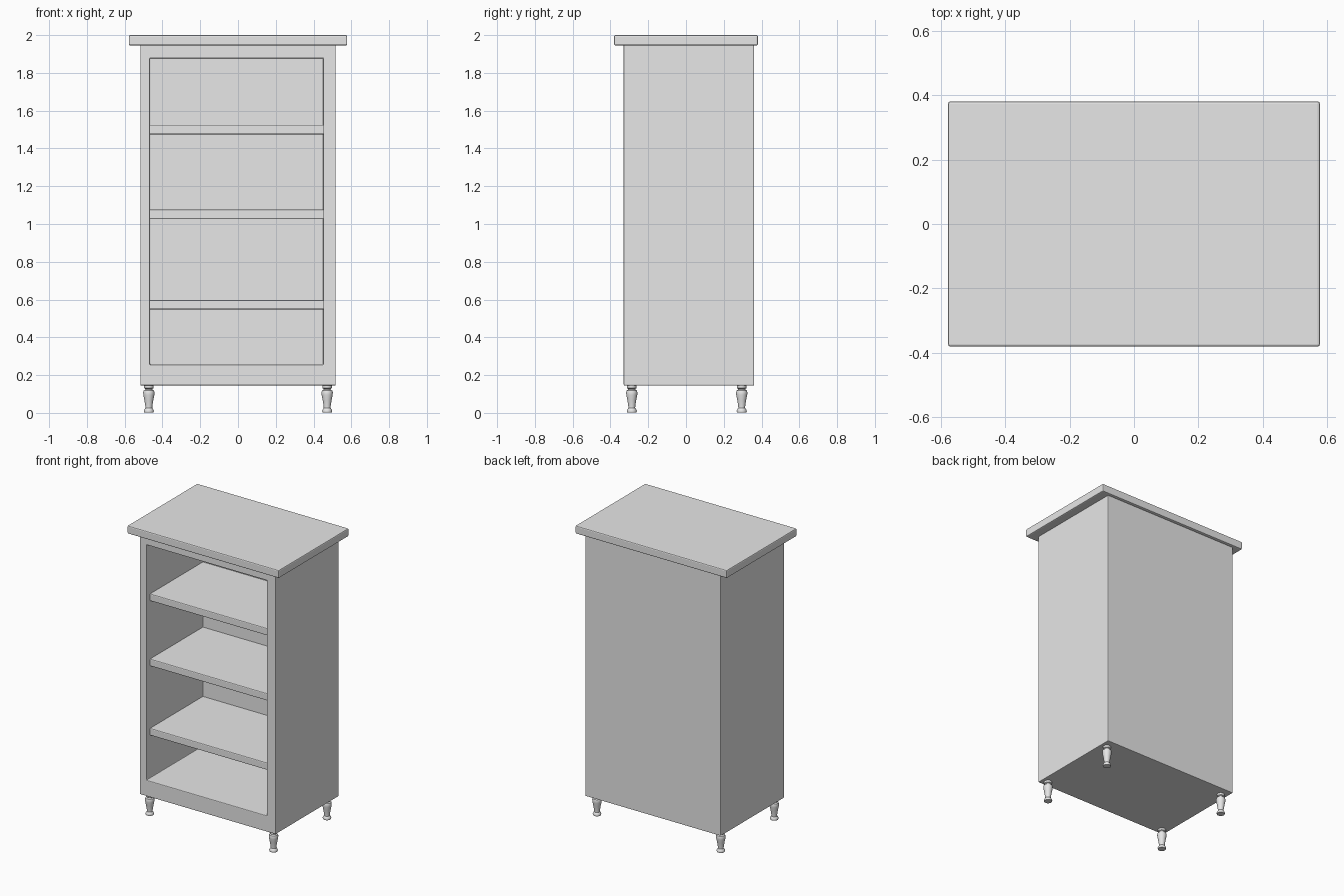
import bpy, bmesh, math

cube = bpy.data.objects.get("Cube")
if cube:
    bpy.data.objects.remove(cube, do_unlink=True)

grey = bpy.data.materials.new("plain grey")
grey.use_nodes = True
grey.diffuse_color = (0.8, 0.8, 0.8, 1)
grey.node_tree.nodes["Principled BSDF"].inputs["Base Color"].default_value = (0.8, 0.8, 0.8, 1)


def add_object(name, bm):
    bmesh.ops.recalc_face_normals(bm, faces=bm.faces)
    mesh = bpy.data.meshes.new(name)
    bm.to_mesh(mesh)
    bm.free()
    mesh.materials.append(grey)
    obj = bpy.data.objects.new(name, mesh)
    bpy.context.collection.objects.link(obj)
    return obj


def box_mesh(low, high):
    bm = bmesh.new()
    bmesh.ops.create_cube(bm, size=1)
    for v in bm.verts:
        v.co = [h if c > 0 else l for c, l, h in zip(v.co, low, high)]
    return bm


def soften(obj, width):
    bevel = obj.modifiers.new("edge bevel", 'BEVEL')
    bevel.width = width
    bevel.segments = 2
    bevel.limit_method = 'ANGLE'


# Cabinet carcass: a box with its front face inset and pushed back
X_LOW, X_HIGH, Z_LOW, Z_HIGH = -0.467, 0.452, 0.256, 1.877
BACK = 0.285
bm = box_mesh((-0.517, -0.33, 0.145), (0.517, 0.36, 1.95))
bm.normal_update()
front = min(bm.faces, key=lambda f: f.calc_center_median().y)
bmesh.ops.inset_region(bm, faces=[front], thickness=0.05)
for v in front.verts:
    v.co.x = X_HIGH if v.co.x > 0 else X_LOW
    v.co.z = Z_HIGH if v.co.z > 1 else Z_LOW
panel = bmesh.ops.extrude_discrete_faces(bm, faces=[front])["faces"][0]
for v in panel.verts:
    v.co.y = BACK
soften(add_object("cabinet_carcass", bm), 0.004)

# Overhanging top
soften(add_object("cabinet_top", box_mesh((-0.578, -0.381, 1.945), (0.578, 0.381, 2))), 0.007)

# Shelves, set slightly back from the front frame
for i, z in enumerate((0.573, 1.051, 1.5)):
    shelf = box_mesh((X_LOW - 0.01, -0.29, z - 0.025), (X_HIGH + 0.01, BACK + 0.01, z + 0.025))
    soften(add_object(f"shelf_{i + 1}", shelf), 0.006)

# Turned legs: radius and height along the profile
PROFILE = [(0, 0.003), (0.025, 0.003), (0.027, 0.01), (0.024, 0.018), (0.018, 0.026),
           (0.019, 0.04), (0.024, 0.07), (0.029, 0.095), (0.03, 0.108), (0.027, 0.118),
           (0.019, 0.123), (0.019, 0.127), (0.025, 0.131), (0.025, 0.15), (0, 0.15)]


def add_leg(name, x, y):
    bm = bmesh.new()
    verts = [bm.verts.new((r, 0, z)) for r, z in PROFILE]
    edges = [bm.edges.new(pair) for pair in zip(verts, verts[1:])]
    bmesh.ops.spin(bm, geom=verts + edges, cent=(0, 0, 0), axis=(0, 0, 1),
                   angle=math.tau, steps=24)
    bmesh.ops.remove_doubles(bm, verts=bm.verts, dist=0.0005)
    leg = add_object(name, bm)
    leg.location = (x, y, 0)
    bpy.ops.object.select_all(action='DESELECT')
    leg.select_set(True)
    bpy.context.view_layer.objects.active = leg
    bpy.ops.object.shade_smooth_by_angle(angle=math.radians(40))


for side, x in (("left", 0.472), ("right", -0.472)):
    for end, y in (("front", -0.287), ("back", 0.295)):
        add_leg(f"{end}_{side}_leg", x, y)
